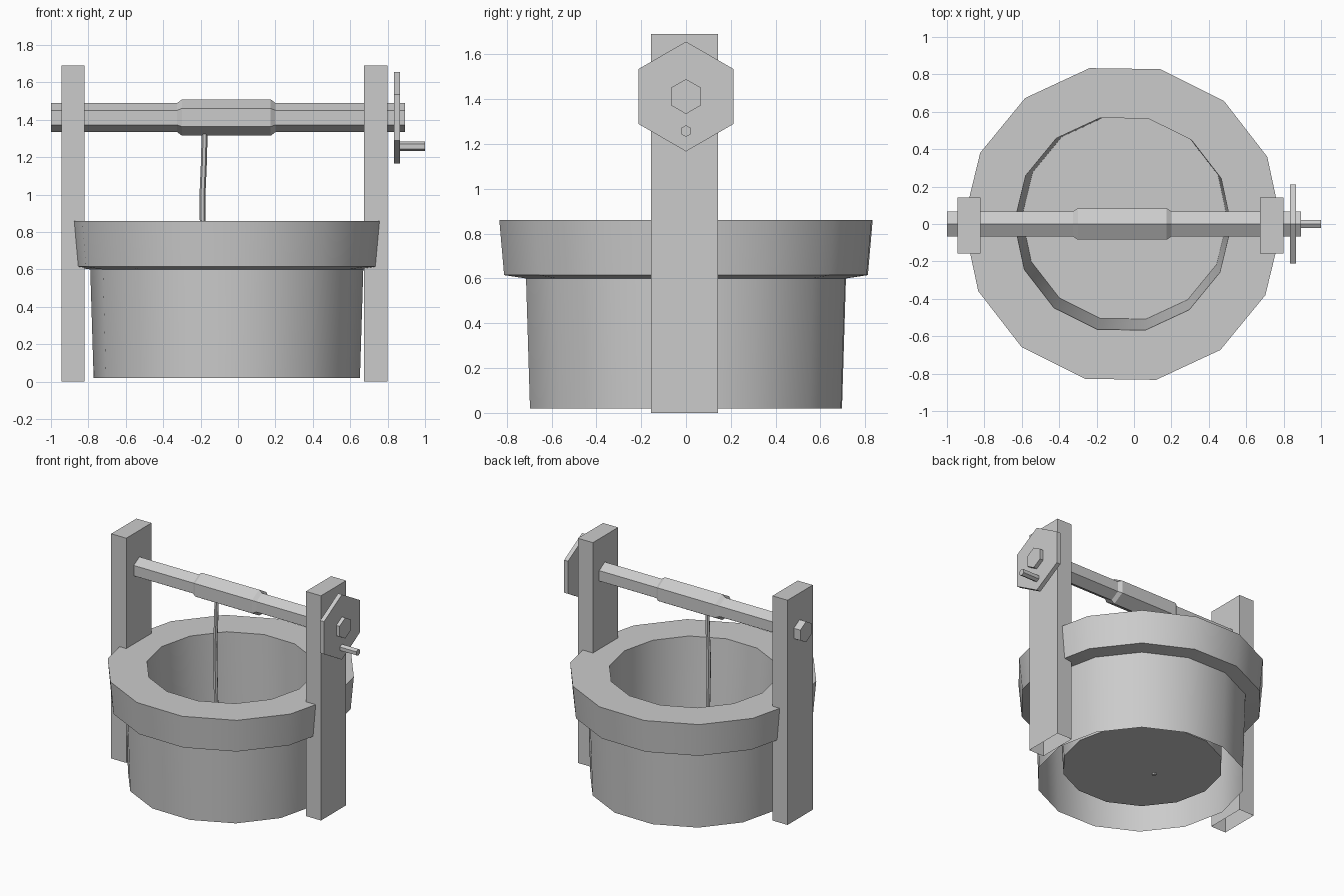
import bpy
import bmesh
from math import cos, sin, pi, radians
from mathutils import Matrix, Vector

cube = bpy.data.objects.get("Cube")
if cube:
    bpy.data.objects.remove(cube, do_unlink=True)

# One flat colour for everything
grey = bpy.data.materials.new("plain grey")
grey.use_nodes = True
tone = (0.6, 0.6, 0.6, 1)
grey.diffuse_color = tone
grey.node_tree.nodes["Principled BSDF"].inputs["Base Color"].default_value = tone


def finish(bm, name, smooth=False, recalc=True):
    if recalc:
        bmesh.ops.recalc_face_normals(bm, faces=bm.faces)
    mesh = bpy.data.meshes.new(name)
    bm.to_mesh(mesh)
    bm.free()
    obj = bpy.data.objects.new(name, mesh)
    bpy.context.collection.objects.link(obj)
    mesh.materials.append(grey)
    if smooth:
        bpy.ops.object.select_all(action="DESELECT")
        obj.select_set(True)
        bpy.context.view_layer.objects.active = obj
        bpy.ops.object.shade_smooth_by_angle(angle=radians(32))
    return obj


def loft(bm, rings, cap_start=True, cap_end=True):
    """Skin a list of equal-length point rings."""
    loops = [[bm.verts.new(p) for p in ring] for ring in rings]
    for a, b in zip(loops, loops[1:]):
        for i in range(len(a)):
            j = (i + 1) % len(a)
            bm.faces.new((a[i], a[j], b[j], b[i]))
    if cap_start:
        bm.faces.new(loops[0][::-1])
    if cap_end:
        bm.faces.new(loops[-1])


def hex_bar(name, profile, y, z):
    """Six-sided bar along x from (x, radius) pairs, with a corner on top."""
    bm = bmesh.new()
    loft(bm, [[(x, y + r * sin(i * pi / 3), z + r * cos(i * pi / 3))
               for i in range(6)] for x, r in profile])
    return finish(bm, name)


# Well wall: outer shell, overhanging rim, inner shaft and recessed floor
SIDES = 14
START = radians(-0.8)
CX = -0.06


def ring(radius, z, x=CX, y=0.0):
    angles = [START + 2 * pi * i / SIDES for i in range(SIDES)]
    return [(x + radius * cos(a), y + radius * sin(a), z) for a in angles]


bm = bmesh.new()
loft(bm, [ring(0.712, 0.02), ring(0.73, 0.60), ring(0.83, 0.615),
          ring(0.852, 0.86), ring(0.58, 0.86), ring(0.55, 0.11, -0.05, 0.03)],
     cap_start=False)
finish(bm, "well_wall", smooth=True, recalc=False)

# Posts, open underneath
for name, x in (("right_post", -0.8825), ("left_post", 0.7375)):
    bm = bmesh.new()
    place = Matrix.Translation((x, -0.007, 0.845)) @ Matrix.Diagonal((0.125, 0.3, 1.69, 1))
    bmesh.ops.create_cube(bm, size=1, matrix=place)
    under = [f for f in bm.faces if f.normal.z < -0.9 or f.calc_center_median().z < 0.01]
    bmesh.ops.delete(bm, geom=under, context="FACES_ONLY")
    finish(bm, name)

# Axle with a thicker drum, crank plate and handle
AXLE_Z = 1.412
hex_bar("axle", [(-1.0, 0.078), (-0.325, 0.078), (-0.30, 0.097),
                 (0.175, 0.097), (0.20, 0.078), (0.893, 0.078)], 0, AXLE_Z)
hex_bar("crank_plate", [(0.833, 0.245), (0.865, 0.245)], 0, AXLE_Z)
hex_bar("crank_handle", [(0.85, 0.026), (1.0, 0.026)], 0, 1.258)

# Rope hanging from the drum down to the floor
bm = bmesh.new()
path = [Vector(p) for p in ((-0.178, 0, 1.36), (-0.182, 0, 1.18), (-0.19, 0, 1.0),
                            (-0.188, 0, 0.82), (-0.18, 0, 0.5), (-0.18, 0, 0.1))]
loft(bm, [[p + Vector((0.016 * cos(i * pi / 3), 0.016 * sin(i * pi / 3), 0))
           for i in range(6)] for p in path])
finish(bm, "rope")
